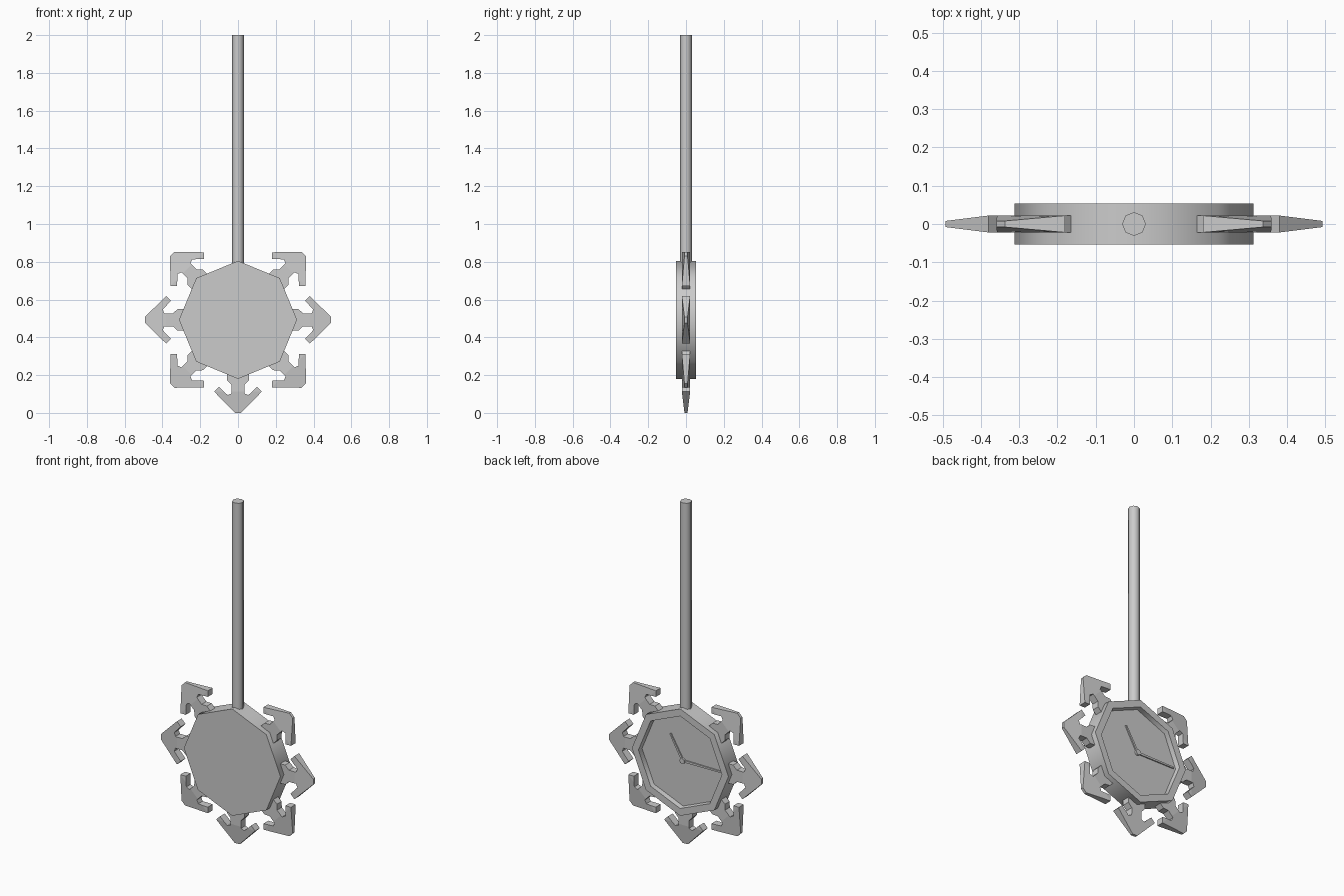
import bpy, bmesh, math
from mathutils import Matrix, Vector

if "Cube" in bpy.data.objects:
    bpy.data.objects.remove(bpy.data.objects["Cube"])

CZ, R = 0.4925, 0.3125        # body centre height and radius
TAU = math.tau

grey = bpy.data.materials.new("plain_grey")
grey.diffuse_color = (0.6, 0.6, 0.6, 1)
grey.use_nodes = True
grey.node_tree.nodes["Principled BSDF"].inputs["Base Color"].default_value = grey.diffuse_color


def finish(name, bm, smooth=True):
    """Turn a bmesh into an object; edges sharper than 50 degrees stay hard."""
    bmesh.ops.recalc_face_normals(bm, faces=bm.faces[:])
    me = bpy.data.meshes.new(name)
    bm.to_mesh(me)
    bm.free()
    me.materials.append(grey)
    if smooth:
        me.shade_smooth()
        me.set_sharp_from_angle(angle=math.radians(50))
    ob = bpy.data.objects.new(name, me)
    bpy.context.collection.objects.link(ob)
    return ob


def octagon_lathe(name, profile):
    """Eight-sided solid around the y axis from (radius, y) rings."""
    bm = bmesh.new()
    rings = []
    for r, y in profile:
        rings.append([bm.verts.new((r * math.cos(i * TAU / 8), y, CZ + r * math.sin(i * TAU / 8)))
                      for i in range(8)])
    for a, b in zip(rings, rings[1:]):
        for i in range(8):
            j = (i + 1) % 8
            bm.faces.new((a[i], a[j], b[j], b[i]))
    bm.faces.new(rings[0])
    bm.faces.new(rings[-1])
    return finish(name, bm)


# Clock body with a recessed dial on the +y side
octagon_lathe("clock_body", [(R, -0.054), (R, 0.054), (0.27, 0.054), (0.266, 0.026)])
octagon_lathe("hand_hub", [(0.016, 0.02), (0.016, 0.038)])


# Clock hands: tapered bars lying on the dial
def hand(name, length, direction, width):
    bm = bmesh.new()
    bmesh.ops.create_cube(bm, size=1)
    for v in bm.verts:
        w = width if v.co.x < 0 else width * 0.7
        v.co = Vector(((v.co.x + 0.5) * length, 0.029 + v.co.y * 0.008, v.co.z * w))
    bm.transform(Matrix.Translation((0, 0, CZ)) @ Matrix.Rotation(-direction, 4, 'Y'))
    return finish(name, bm, False)


hand("minute_hand", 0.25, math.pi, 0.013)
hand("hour_hand", 0.16, math.radians(60), 0.013)

# Pendulum rod
bm = bmesh.new()
bmesh.ops.create_cone(bm, cap_ends=True, segments=8, radius1=0.031, radius2=0.031, depth=1.22,
                      matrix=Matrix.Translation((0, 0, 1.39)))
finish("rod", bm)

# Arrow ornaments: half outline as (radial, sideways), mirrored, thinning to the tip
half = [(0.4925, 0.016), (0.38, 0.126), (0.355, 0.101), (0.398, 0.055), (0.39, 0.034),
        (0.345, 0.034), (0.32, 0.057), (0.28, 0.057)]
outline = half + [(r, -s) for r, s in reversed(half)]


def arrow(name, angle):
    bm = bmesh.new()
    face = bm.faces.new([bm.verts.new((r, -1, s)) for r, s in outline])
    out = bmesh.ops.extrude_face_region(bm, geom=[face])
    for v in out["geom"]:
        if isinstance(v, bmesh.types.BMVert):
            v.co.y = 1
    bmesh.ops.bisect_plane(bm, geom=bm.verts[:] + bm.edges[:] + bm.faces[:],
                           plane_co=(0.38, 0, 0), plane_no=(1, 0, 0))
    for v in bm.verts:
        t = max(0, (v.co.x - 0.38) / 0.1125)
        v.co.y *= 0.022 - 0.014 * t
    bm.transform(Matrix.Translation((0, 0, CZ)) @ Matrix.Rotation(-angle, 4, 'Y'))
    return finish(name, bm, False)


for k in range(8):
    if k != 2:                # the rod takes the top corner
        arrow(f"arrow_ornament_{k}", k * TAU / 8)
